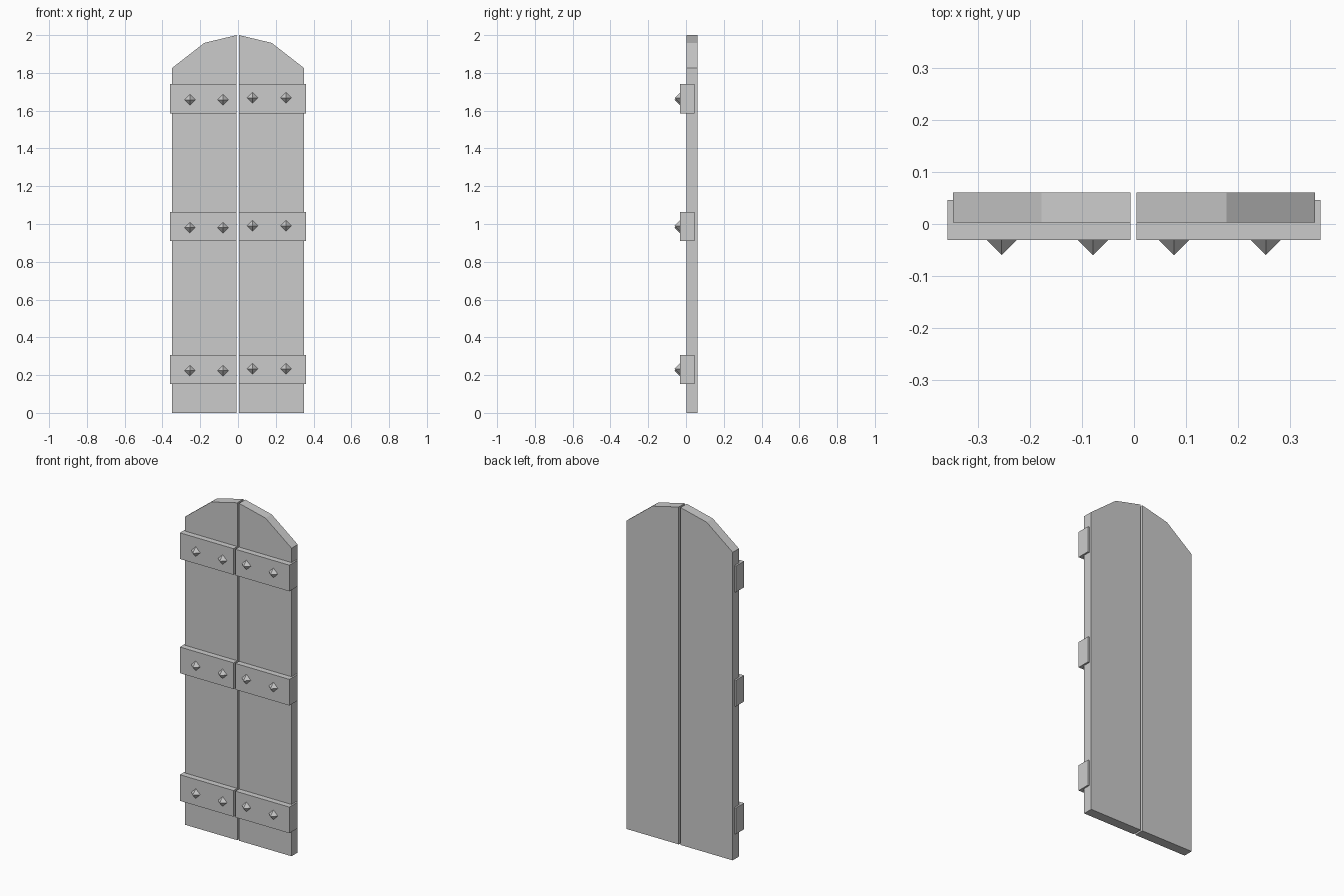
import bpy, bmesh
from mathutils import Vector

if "Cube" in bpy.data.objects:
    bpy.data.objects.remove(bpy.data.objects["Cube"])


def finish(name, bm):
    bmesh.ops.recalc_face_normals(bm, faces=bm.faces)
    mesh = bpy.data.meshes.new(name)
    bm.to_mesh(mesh)
    bm.free()
    obj = bpy.data.objects.new(name, mesh)
    bpy.context.collection.objects.link(obj)
    return obj


def extruded(name, profile, y0, y1):
    """Extrude an x-z outline from y0 to y1."""
    bm = bmesh.new()
    face = bm.faces.new([bm.verts.new((x, y0, z)) for x, z in profile])
    ext = bmesh.ops.extrude_face_region(bm, geom=[face])
    verts = [v for v in ext["geom"] if isinstance(v, bmesh.types.BMVert)]
    bmesh.ops.translate(bm, verts=verts, vec=(0, y1 - y0, 0))
    return finish(name, bm)


def stud(name, x, z, r=0.029, y=-0.031):
    """Four-sided pointed nail head facing the front."""
    bm = bmesh.new()
    base = [bm.verts.new((x + dx * r, y, z + dz * r))
            for dx, dz in ((1, 0), (0, 1), (-1, 0), (0, -1))]
    tip = bm.verts.new((x, y - r, z))
    for i in range(4):
        bm.faces.new((base[i], base[(i + 1) % 4], tip))
    bm.faces.new(base)
    return finish(name, bm)


band_levels = {"lower": (0.152, 0.307), "middle": (0.909, 1.064), "upper": (1.586, 1.741)}

# side name, direction, centre gap, stud positions, stud drop below band centre
for side, s, gap, stud_x, drop in (("left", -1, 0.007, (0.079, 0.255), 0.006),
                                   ("right", 1, 0.005, (0.077, 0.254), -0.004)):
    # door leaf with faceted arch top
    leaf = [(gap, 0), (0.349, 0), (0.349, 1.826), (0.178, 1.959), (gap, 2.0)]
    extruded(f"{side}_door_leaf", [(s * x, z) for x, z in leaf], 0.003, 0.061)
    # straps and their studs
    for level, (z0, z1) in band_levels.items():
        rect = [(gap, z0), (0.359, z0), (0.359, z1), (gap, z1)]
        extruded(f"{side}_{level}_strap", [(s * x, z) for x, z in rect], -0.031, 0.046)
        for i, x in enumerate(stud_x):
            stud(f"{side}_{level}_stud_{i + 1}", s * x, (z0 + z1) / 2 - drop)
